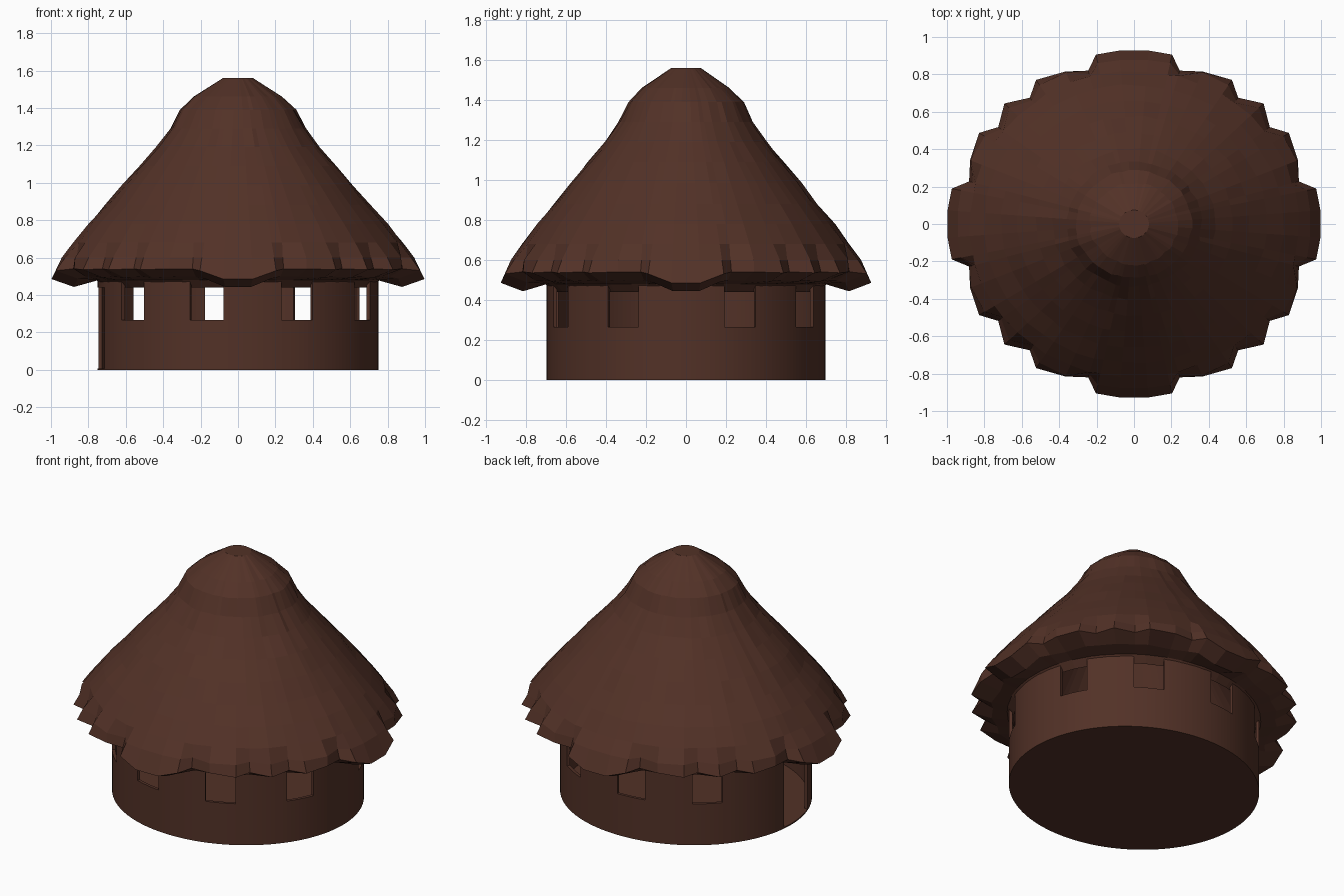
import bpy, bmesh, math, random

if "Cube" in bpy.data.objects:
    bpy.data.objects.remove(bpy.data.objects["Cube"])

random.seed(4)
SQUASH = 0.93  # the hut is slightly shallower front to back

brown = bpy.data.materials.new("dark brown")
brown.diffuse_color = (0.085, 0.031, 0.020, 1)
brown.use_nodes = True
brown.node_tree.nodes["Principled BSDF"].inputs["Base Color"].default_value = brown.diffuse_color


def finish(bm, name, recalc=True):
    if recalc:
        bmesh.ops.recalc_face_normals(bm, faces=bm.faces)
    mesh = bpy.data.meshes.new(name)
    bm.to_mesh(mesh)
    bm.free()
    mesh.materials.append(brown)
    obj = bpy.data.objects.new(name, mesh)
    bpy.context.collection.objects.link(obj)
    return obj


def point(deg, r, z):
    # degrees counted from the front (-y) towards the right (+x)
    a = math.radians(deg)
    return (r * math.sin(a), -r * SQUASH * math.cos(a), z)


def bridge(bm, lower, upper):
    n = len(lower)
    for i in range(n):
        j = (i + 1) % n
        bm.faces.new((lower[i], lower[j], upper[j], upper[i]))


# round wall with window holes and a doorway
windows = [25, 63, 113, 149, 187, 223, 311, 347]
levels = [0, 0.265, 0.44, 0.475, 0.51]
STEP = 2


def is_open(deg, level):
    if 264 < deg < 288 and level < 2:
        return True
    return level in (1, 2) and any(abs(deg - w) < 7 for w in windows)


def hole(i, k):
    return is_open((i % (360 // STEP)) * STEP + STEP / 2, k)


bm = bmesh.new()
n = 360 // STEP
skins = [[[bm.verts.new(point(i * STEP, r, z)) for i in range(n)] for z in levels]
         for r in (0.75, 0.73)]
out, inn = skins
for k in range(len(levels) - 1):
    for i in range(n):
        j = (i + 1) % n
        if hole(i, k) != hole(i + 1, k):  # side reveals
            bm.faces.new((out[k][j], out[k + 1][j], inn[k + 1][j], inn[k][j]))
        if k and hole(i, k) != hole(i, k - 1):  # sills and lintels
            bm.faces.new((out[k][i], out[k][j], inn[k][j], inn[k][i]))
        if not hole(i, k):
            for s in skins:
                bm.faces.new((s[k][i], s[k][j], s[k + 1][j], s[k + 1][i]))
bridge(bm, out[-1], inn[-1])
finish(bm, "wall")

# floor disc
bm = bmesh.new()
rings = [[bm.verts.new(point(i * STEP, 0.75, z)) for i in range(n)] for z in (0, 0.008)]
bridge(bm, rings[0], rings[1])
for ring in rings:
    bm.faces.new(ring)
finish(bm, "floor")

# thatched roof: scalloped eave, mirrored in each eighth of the circle
# angle, eave radius, eave height, notch depth higher up
eighth = [(4.5, 1.00, 0.485, 0), (11.8, 0.995, 0.53, 0), (15.5, 0.915, 0.54, 1),
          (22.7, 0.95, 0.54, 0), (32.3, 0.98, 0.535, 0), (37.5, 0.915, 0.54, 1),
          (45, 0.98, 0.535, 0)]
quarter = eighth + [(90 - a, r, z, d) for a, r, z, d in reversed(eighth[:-1])]
eave = [(a + 90 * q, r, z, d) for q in range(4) for a, r, z, d in quarter]

bm = bmesh.new()


def ring(fn):
    return [bm.verts.new(point(a, *fn(r, z, d))) for a, r, z, d in eave]


def cone(radius, height, jitter=0.0):
    return ring(lambda r, z, d: (radius + random.uniform(-jitter, jitter), height))


rings = [
    cone(0.05, 1.42), cone(0.25, 1.28), cone(0.72, 0.44), cone(0.76, 0.48),  # hollow inside
    ring(lambda r, z, d: (r - 0.12 + 0.05 * d, z - 0.042)),  # underside of the eave
    ring(lambda r, z, d: (r, z)),  # scalloped edge
    ring(lambda r, z, d: (0.945 - 0.05 * d, 0.60)),  # notches fade out upwards
]
for r, z in [(0.88, 0.68), (0.80, 0.78), (0.71, 0.88), (0.62, 0.985), (0.525, 1.09),
             (0.435, 1.19), (0.36, 1.29), (0.31, 1.39), (0.235, 1.46)]:
    rings.append(cone(r, z, 0.006))
rings.append(cone(0.08, 1.56))
for a, b in zip(rings, rings[1:]):
    bridge(bm, a, b)
bm.faces.new(rings[0])
bm.faces.new(rings[-1])
finish(bm, "thatched_roof")
